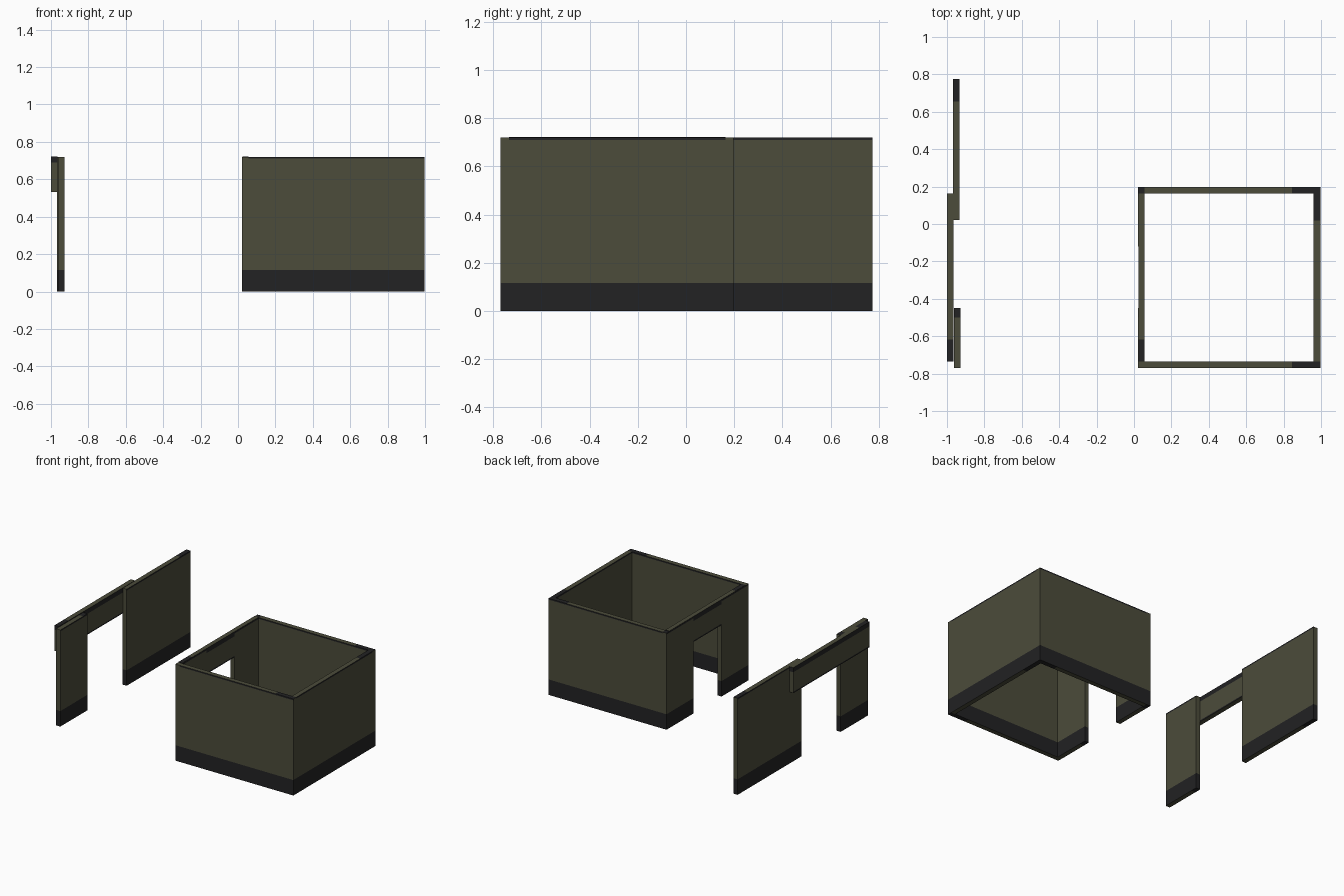
import bpy, bmesh
from mathutils import Vector

if "Cube" in bpy.data.objects:
    bpy.data.objects.remove(bpy.data.objects["Cube"])


def material(name, rgb):
    m = bpy.data.materials.new(name)
    m.diffuse_color = (*rgb, 1)
    m.use_nodes = True
    m.node_tree.nodes["Principled BSDF"].inputs["Base Color"].default_value = m.diffuse_color
    return m


OLIVE = material("olive wall", (0.072, 0.072, 0.043))
DARK = material("dark trim", (0.016, 0.016, 0.017))
T = 0.035            # panel thickness
H = 0.72             # wall height
EDGE = 0.01          # thin trim line along the plain edge


def panel(name, lo, hi, flip=False):
    """Wall panel with a dark skirting band, a thin edge line and dark end caps.
    flip turns the panel upside down (band on top, caps at the low end)."""
    lo, hi = Vector(lo), Vector(hi)
    size = hi - lo
    axis = 0 if size.x > size.y else 1
    band, cap = 0.16 * size.z, 0.16 * size[axis]
    if flip:
        band, cap = 0.18 * size.z, 0.13 * size[axis]
    z_band = hi.z - band if flip else lo.z + band
    z_edge = lo.z + EDGE if flip else hi.z - EDGE
    a_cap = lo[axis] + cap if flip else hi[axis] - cap

    bm = bmesh.new()
    bmesh.ops.create_cube(bm, size=1)
    for v in bm.verts:
        v.co = Vector(lo[i] + (v.co[i] + 0.5) * size[i] for i in range(3))
    along = Vector((1, 0, 0)) if axis == 0 else Vector((0, 1, 0))
    for co, no in ((Vector((0, 0, z_band)), Vector((0, 0, 1))),
                   (Vector((0, 0, z_edge)), Vector((0, 0, 1))),
                   (along * a_cap, along)):
        bmesh.ops.bisect_plane(bm, geom=bm.verts[:] + bm.edges[:] + bm.faces[:],
                               plane_co=co, plane_no=no)
    bm.normal_update()
    for f in bm.faces:
        c = f.calc_center_median()
        if abs(f.normal.z) > 0.5:
            dark = c[axis] < a_cap if flip else c[axis] > a_cap
        else:
            in_band = c.z > z_band if flip else c.z < z_band
            in_edge = c.z < z_edge if flip else c.z > z_edge
            dark = in_band or (in_edge and abs(f.normal[axis]) < 0.5)
        f.material_index = int(dark)
    me = bpy.data.meshes.new(name)
    bm.to_mesh(me)
    bm.free()
    me.materials.append(OLIVE)
    me.materials.append(DARK)
    ob = bpy.data.objects.new(name, me)
    bpy.context.collection.objects.link(ob)
    return ob


# room walls
X0, X1, Y0, Y1 = 0.022, 0.996, -0.77, 0.198
panel("room_front_wall", (X0 + T, Y0, 0), (X1, Y0 + T, H))
panel("room_back_wall", (X0 + T, Y1 - T, 0), (X1, Y1, H))
panel("room_right_wall", (X1 - T, Y0 + T, 0), (X1, Y1 - T, H))

# doorway wall of the room
panel("room_door_panel_back", (X0, -0.12, 0), (X0 + T, Y1, H))
panel("room_door_panel_front", (X0, Y0, 0), (X0 + T, -0.45, H))
panel("room_door_lintel", (X0 + 0.001, Y0 + T, 0.533), (X0 + T - 0.001, Y1 - T, H + 0.003), True)

# loose doorway pieces beside the room
panel("loose_long_panel", (-0.969, 0.022, 0), (-0.934, 0.775, H))
panel("loose_short_panel", (-0.962, Y0, 0), (-0.927, -0.45, H))
panel("loose_lintel", (-1.0, Y0 + T, 0.533), (-0.965, Y1 - T, H + 0.003), True)
